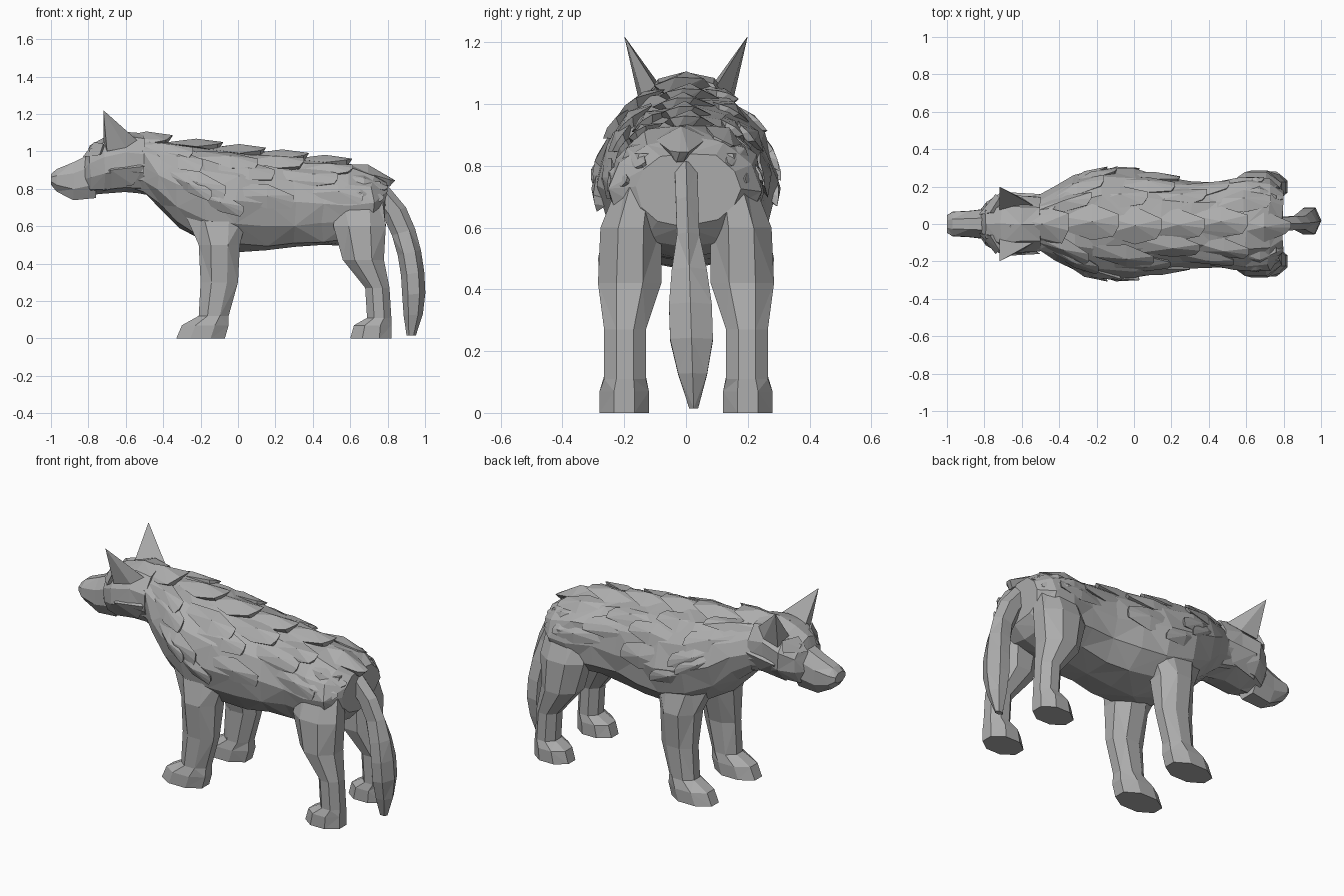
import bpy
import bmesh
import random
from math import sin, cos, pi, tau, copysign
from mathutils import Vector

random.seed(4)
if "Cube" in bpy.data.objects:
    bpy.data.objects.remove(bpy.data.objects["Cube"])

fur = bpy.data.materials.new("grey fur")
fur.use_nodes = True
grey = (0.42, 0.42, 0.42, 1)
fur.diffuse_color = grey
fur.node_tree.nodes["Principled BSDF"].inputs["Base Color"].default_value = grey


def finish(name, bm):
    bmesh.ops.recalc_face_normals(bm, faces=bm.faces)
    mesh = bpy.data.meshes.new(name)
    bm.to_mesh(mesh)
    bm.free()
    mesh.materials.append(fur)
    obj = bpy.data.objects.new(name, mesh)
    bpy.context.collection.objects.link(obj)


def loft(name, rings, jitter=0):
    """Skin a list of rings with flat triangles and cap both ends."""
    bm = bmesh.new()
    loops = []
    for ring in rings:
        shifted = [Vector([value + random.uniform(-jitter, jitter) for value in point])
                   for point in ring]
        loops.append([bm.verts.new(point) for point in shifted])
    count = len(loops[0])
    for row, (lower, upper) in enumerate(zip(loops, loops[1:])):
        for i in range(count):
            j = (i + 1) % count
            a, b, c, d = lower[i], lower[j], upper[j], upper[i]
            triangles = ((a, b, c), (a, c, d)) if (row + i) % 2 else ((a, b, d), (b, c, d))
            for triangle in triangles:
                bm.faces.new(triangle)
    bm.faces.new(loops[0])
    bm.faces.new(loops[-1])
    finish(name, bm)


def hull(name, points):
    """Faceted solid wrapped around a few points."""
    bm = bmesh.new()
    for point in points:
        bm.verts.new(point)
    result = bmesh.ops.convex_hull(bm, input=bm.verts)
    inside = [item for item in result["geom_interior"] if isinstance(item, bmesh.types.BMVert)]
    bmesh.ops.delete(bm, geom=inside, context='VERTS')
    finish(name, bm)


def mirrored(side, points):
    return [Vector((x, side * y, z)) for x, y, z in points]


def section(x, low, high, half, angle):
    """Point on an upright oval; angle zero is the top, the belly is squarer."""
    across, up = sin(angle), cos(angle)
    if up < 0:
        across = copysign(abs(across) ** 0.75, across)
    middle, reach = (low + high) / 2, (high - low) / 2
    return Vector((x, half * across, middle + reach * up))


def ovals(rows, count, turn=0):
    return [[section(*row, tau * (i + turn) / count) for i in range(count)] for row in rows]


# Torso and neck: position, belly height, half width; the back slopes down evenly
outline = [(-0.66, 0.8, 0.12), (-0.5, 0.77, 0.15), (-0.42, 0.7, 0.19), (-0.32, 0.6, 0.25),
           (-0.18, 0.51, 0.29), (0, 0.47, 0.29), (0.15, 0.47, 0.26), (0.3, 0.48, 0.23),
           (0.45, 0.49, 0.23), (0.6, 0.5, 0.25), (0.72, 0.54, 0.24), (0.79, 0.6, 0.17)]


def back_height(x):
    rump_drop = max(0, x - 0.66) / 2
    return 1.01 - x / 8 - rump_drop


torso = [(x, low, back_height(x), half) for x, low, half in outline]
loft("torso", ovals(torso, 12), jitter=0.012)

# Skull and muzzle: position, low, high, half width
skull = [(-0.82, 0.79, 0.98, 0.07), (-0.79, 0.77, 1.03, 0.12), (-0.71, 0.77, 1.08, 0.17),
         (-0.6, 0.78, 1.11, 0.16), (-0.5, 0.77, 1.1, 0.15)]
muzzle = [(-1, 0.82, 0.88, 0.05), (-0.97, 0.78, 0.91, 0.07),
          (-0.88, 0.73, 0.95, 0.075), (-0.76, 0.74, 1.01, 0.09)]
loft("skull", ovals(skull, 10), jitter=0.006)
loft("muzzle", ovals(muzzle, 8, turn=0.5))


def leg(name, rows, side):
    """Eight-sided leg: broad paw, slimmer shin, and a thigh leaning into the torso."""
    rings = []
    for height, front, back in rows:
        if height < 0.1:
            inner, outer = 0.12, 0.28
        elif height < 0.4:
            inner, outer = 0.13, 0.265
        else:
            inner, outer = 0.08, 0.285 - 0.4 * max(0, height - 0.58)
        ring = []
        for i in range(8):
            angle = tau * (i + 0.5) / 8
            along = cos(angle) / cos(pi / 8)
            across = sin(angle) / cos(pi / 8)
            ring.append(((front + back) / 2 + (back - front) / 2 * along,
                         side * ((inner + outer) / 2 + (outer - inner) / 2 * across), height))
        rings.append(ring)
    loft(name, rings, jitter=0.004 * (rows[0][0] > 0))


# Legs: height, front edge, back edge
front_edges = [(0, -0.33, -0.07), (0.07, -0.3, -0.05), (0.12, -0.21, -0.05),
               (0.3, -0.2, 0), (0.5, -0.21, 0.01), (0.7, -0.3, 0.06), (0.88, -0.24, 0)]
hind_edges = [(0, 0.6, 0.82), (0.07, 0.62, 0.82), (0.11, 0.69, 0.82), (0.27, 0.68, 0.81),
              (0.42, 0.56, 0.78), (0.6, 0.51, 0.79), (0.84, 0.54, 0.76)]

for side, word in ((-1, "left"), (1, "right")):
    leg("front_leg_" + word, front_edges, side)
    leg("hind_leg_" + word, hind_edges, side)

    # Pointed ear, heavy brow and cheek ruff
    hull("ear_" + word, mirrored(side, (
        (-0.72, 0.2, 1.22), (-0.72, 0.07, 1.04), (-0.7, 0.15, 1),
        (-0.54, 0.1, 1.06), (-0.6, 0.14, 1.02))))
    hull("brow_" + word, mirrored(side, (
        (-0.83, 0.05, 0.97), (-0.74, 0.16, 0.98), (-0.72, 0.14, 1.04),
        (-0.77, 0.06, 1.05), (-0.7, 0.06, 1))))
    hull("cheek_" + word, mirrored(side, (
        (-0.77, 0.1, 0.9), (-0.68, 0.17, 0.9), (-0.5, 0.16, 0.92),
        (-0.56, 0.12, 0.82), (-0.72, 0.1, 0.79), (-0.64, 0.08, 0.97))))

# Tail: a drooping arc, slim above, bushy below, closing to a blunt tip
tail_rings = []
steps, sides = 7, 6
for step in range(steps + 1):
    t = step / steps
    taper = min(1, 0.4 + 3 * (1 - t))
    bush = max(0, sin(pi * (1.4 * t - 0.4)))
    x = 0.74 + 0.2 * sin(0.62 * pi * t ** 0.7)
    y = 0.025 * t
    z = 0.79 - 0.775 * t
    depth = 0.062 * taper
    width = (0.042 + 0.04 * bush) * taper
    tilt = 0.4 * (1 - t)
    angles = [tau * i / sides for i in range(sides)]
    tail_rings.append([(x + depth * cos(a), y + width * sin(a), z + tilt * depth * cos(a))
                       for a in angles])
loft("tail", tail_rings)


def skin(x, angle, lift):
    """Point above the torso surface."""
    spans = list(zip(torso, torso[1:]))
    start, end = next((span for span in spans if x <= span[1][0]), spans[-1])
    blend = (x - start[0]) / (end[0] - start[0])
    row = Vector(start).lerp(Vector(end), blend)
    return section(*row, angle) + lift * Vector((0, sin(angle), cos(angle)))


def lock(start, length, angle, spread, lift, slant=0):
    """Lock of fur lying on the torso, pointing back, with a raised blunt end."""
    middle, end = start + length * 0.55, start + length
    bend, swept = angle + slant / 2, angle + slant
    root, buried = -0.012, -0.02
    hull("fur_lock", [
        skin(start, angle - spread / 2, root), skin(start, angle + spread / 2, root),
        skin(middle, bend - spread, 0), skin(middle, bend + spread, 0),
        skin(middle, bend, lift),
        skin(end - lift, swept - spread * 0.7, lift * 0.7),
        skin(end, swept + spread / 3, lift), skin(end, swept - spread / 5, lift),
        skin(end - lift, swept, buried), skin(end - lift, swept - spread / 2, buried)])


# Broad collar behind the ears, then a ridge of overlapping locks along the spine
lock(-0.66, 0.31, 0, 0.65, 0.035)
for i in range(5):
    lock(-0.4 + 0.23 * i, 0.32, random.uniform(-0.1, 0.1), 0.36, 0.03)

# Rows of broad locks down each side, flatter and sparser towards the flanks
for side in (-1, 1):
    for row in range(3):
        angle = 0.5 + 0.4 * row
        lift = 0.026 - 0.005 * row
        x = -0.56 + 0.08 * row
        while x < 0.46:
            lock(x, random.uniform(0.28, 0.34), side * (angle + random.uniform(-0.1, 0.1)),
                 random.uniform(0.22, 0.3), lift * random.uniform(0.7, 1.1),
                 side * random.uniform(-0.05, 0.2))
            x += random.uniform(0.24, 0.34) + 0.05 * row

    # Slanting shoulder and rump locks
    for x, angle in ((-0.42, 1.4), (-0.25, 1.6), (0.5, 1.2), (0.52, 0.75)):
        lock(x, 0.28, side * angle, 0.2, 0.018, side * 0.15)
